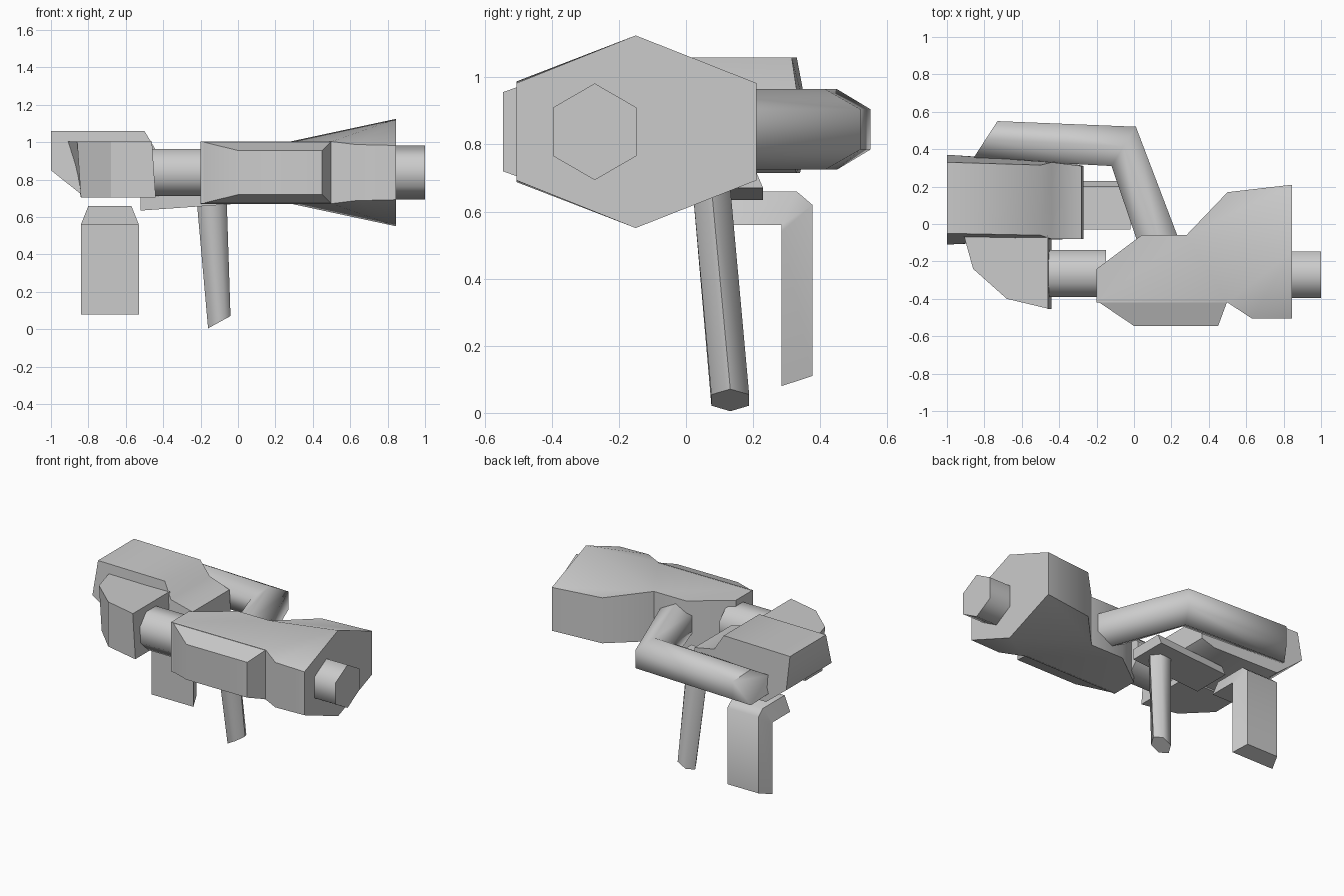
import bpy, bmesh
from math import sin, cos, pi, radians

cube = bpy.data.objects.get("Cube")
if cube:
    bpy.data.objects.remove(cube, do_unlink=True)

grey = bpy.data.materials.new("plain grey")
grey.use_nodes = True
colour = (0.6, 0.6, 0.6, 1)
grey.diffuse_color = colour
grey.node_tree.nodes["Principled BSDF"].inputs["Base Color"].default_value = colour

MID = 0.838  # height of the barrel axis


def build(name, verts, faces, angle=62):
    bm = bmesh.new()
    vs = [bm.verts.new(v) for v in verts]
    for f in faces:
        bm.faces.new([vs[i] for i in f])
    bmesh.ops.recalc_face_normals(bm, faces=bm.faces)
    me = bpy.data.meshes.new(name)
    bm.to_mesh(me)
    bm.free()
    me.materials.append(grey)
    ob = bpy.data.objects.new(name, me)
    bpy.context.collection.objects.link(ob)
    bpy.ops.object.select_all(action='DESELECT')
    ob.select_set(True)
    bpy.context.view_layer.objects.active = ob
    bpy.ops.object.shade_smooth_by_angle(angle=radians(angle))
    return ob


def loft(name, rings, angle=62):
    """Skin equal-sized rings and cap both ends."""
    n = len(rings[0])
    faces = [list(range(n)), [(len(rings) - 1) * n + i for i in range(n)]]
    for r in range(len(rings) - 1):
        for i in range(n):
            j = (i + 1) % n
            faces.append([r * n + i, r * n + j, (r + 1) * n + j, (r + 1) * n + i])
    return build(name, [p for ring in rings for p in ring], faces, angle)


def rod(name, x0, x1, y, radius, sides, turn):
    angles = [turn + 2 * pi * i / sides for i in range(sides)]
    loft(name, [[(x, y + radius * cos(a), MID + radius * sin(a)) for a in angles]
                for x in (x0, x1)])


# Main housing: plan outline with a half height per corner, mirrored in z
plan = [(-.2, -.24, .166), (.04, -.06, .166), (.28, -.06, .166), (.5, .17, .152),
        (.845, .21, .145), (.845, -.15, .287), (.845, -.505, .145),
        (.63, -.505, .15), (.5, -.42, .166), (-.2, -.42, .166)]
n = len(plan)
verts = [(x, y, MID + s * h) for s in (1, -1) for x, y, h in plan]
skin = [(0, 1, 2, 8, 9), (2, 3, 4), (2, 4, 5), (2, 5, 8), (5, 7, 8), (5, 6, 7)]
faces = skin + [[i + n for i in f] for f in skin]
faces += [(i, (i + 1) % n, (i + 1) % n + n, i + n) for i in range(n) if i not in (4, 5)]
faces.append((4, 5, 6, 6 + n, 5 + n, 4 + n))
build("housing", verts, faces, 40)


# Bulge on the front of the housing
def upright(x0, x1, y, h):
    return [(x0, y, MID - h), (x1, y, MID - h), (x1, y, MID + h), (x0, y, MID + h)]


loft("front_bulge", [upright(-.2, .5, -.41, .167), upright(0, .45, -.545, .118)])

# Muzzle and connecting tube
rod("muzzle", .8, 1, -.272, .144, 6, pi / 2)
rod("connecting_tube", -.5, -.15, -.265, .136, 8, pi / 8)

# Faceted guard, narrower underneath
outline = [(-.91, -.06), (-.86, -.24), (-.68, -.4), (-.47, -.45), (-.44, -.455), (-.44, -.06)]
top = [(min(x, -.46), y, 1.003) for x, y in outline]
low = [(max(x, -.84), y, .705) for x, y in outline]
loft("guard", [low, top], 25)

# Rear block: x, z, front y and back y of each corner
block = [(-1, 1.06, -.05, .33), (-.5, 1.06, -.06, .315), (-.44, .96, -.08, .33),
         (-.28, .92, -.08, .31), (-.27, .76, -.08, .31), (-.35, .715, -.08, .33),
         (-.83, .715, -.08, .34), (-1, .85, -.11, .37)]
loft("rear_block", [[(x, f, z) for x, z, f, b in block],
                    [(x, b, z) for x, z, f, b in block]])

# Bent hexagonal arm: centre and half-width vector of each ring
bend = [(-.795, .45, .065, .1), (-.055, .415, .065, .105), (.14, -.12, .11, .01)]
hexagon = [pi / 2 + i * pi / 3 for i in range(6)]
loft("bent_arm", [[(x + sx * cos(a) / cos(pi / 6), y + sy * cos(a) / cos(pi / 6),
                    .845 + .12 * sin(a)) for a in hexagon] for x, y, sx, sy in bend])

# Tilted plate above the grip
loft("grip_plate", [[(x, -.03, z), (x, .23, z), (x, .2, z + .07), (x, -.03, z + .07)]
                    for x, z in ((-.52, .635), (-.02, .67))])

# Slanted grip with an angled end
grip = []
for x, y, z, rx, slope in ((-.14, .075, .68, .08, 0), (-.1, .132, .038, .06, .55)):
    grip.append([(x + rx * cos(a), y + .065 * sin(a), z + slope * rx * cos(a))
                 for a in [i * pi / 3 for i in range(6)]])
loft("grip", grip)

# Hooked rear leg: inner side wide, outer side narrow
path = [(.1, .56, .1, .66), (.285, .56, .33, .66), (.285, .54, .377, .62),
        (.285, .08, .377, .11)]
loft("rear_leg", [[(-.84, yi, zi), (-.53, yi, zi), (-.57, yo, zo), (-.8, yo, zo)]
                  for yi, zi, yo, zo in path])
